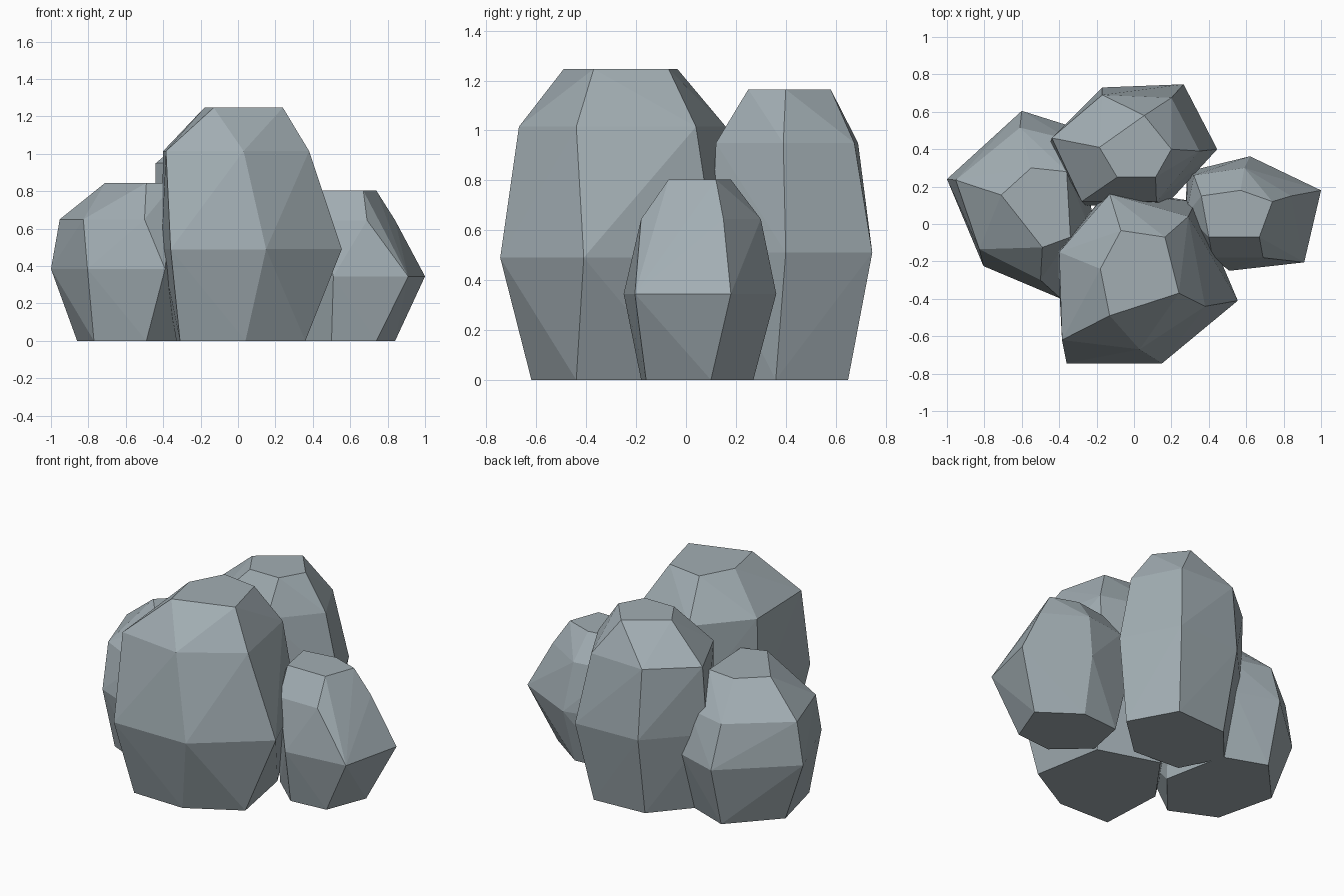
import bpy, bmesh, math

stone = bpy.data.materials.new("blue_grey_stone")
stone.diffuse_color = (0.36, 0.42, 0.45, 1)


def boulder(name, *rings):
    """Faceted rock: hull around stacked rings, each (height, outline)."""
    bm = bmesh.new()
    for z, outline in rings:
        for x, y in outline:
            bm.verts.new((x, y, z))
    hull = bmesh.ops.convex_hull(bm, input=bm.verts[:])
    loose = {v for v in hull["geom_interior"] + hull["geom_unused"]
             if isinstance(v, bmesh.types.BMVert)}
    bmesh.ops.delete(bm, geom=list(loose), context='VERTS')
    # Merge the flat base and crown into single faces
    bmesh.ops.dissolve_limit(bm, angle_limit=math.radians(1),
                             verts=bm.verts[:], edges=bm.edges[:])
    bmesh.ops.recalc_face_normals(bm, faces=bm.faces[:])
    mesh = bpy.data.meshes.new(name)
    bm.to_mesh(mesh)
    bm.free()
    mesh.materials.append(stone)
    ob = bpy.data.objects.new(name, mesh)
    bpy.context.collection.objects.link(ob)
    return ob


# Tallest rock at the front
boulder("front_rock",
        (0, [(-.31, -.61), (.04, -.62), (.36, -.44), (.28, 0), (-.1, .12), (-.33, -.2)]),
        (.49, [(-.36, -.745), (.15, -.745), (.555, -.41), (.33, .12), (-.13, .19), (-.41, -.15)]),
        (1.015, [(-.385, -.62), (.03, -.67), (.38, -.44), (.29, .04), (-.13, .16), (-.4, -.15)]),
        (1.247, [(-.13, -.49), (.24, -.37), (.165, -.07), (-.07, -.035), (-.18, -.24)]))

# Second tallest rock at the back
boulder("back_rock",
        (0, [(-.15, .63), (.2, .65), (.36, .36), (.1, .12), (-.22, .14), (-.35, .4)]),
        (.51, [(-.17, .73), (.265, .747), (.445, .4), (.17, .1), (-.26, .1), (-.45, .43)]),
        (.95, [(-.17, .69), (.2, .675), (.35, .39), (.12, .12), (-.28, .12), (-.44, .46)]),
        (1.165, [(.115, .25), (.2, .4), (.055, .58), (-.185, .41), (-.09, .25)]))

# Low rock on the left
boulder("left_rock",
        (0, [(-.6, .5), (-.86, .22), (-.77, -.15), (-.49, -.28), (-.25, 0), (-.33, .4)]),
        (.385, [(-.6, .605), (-1, .24), (-.805, -.225), (-.39, -.4), (-.22, .05), (-.33, .52)]),
        (.65, [(-.61, .515), (-.953, .235), (-.827, -.135), (-.5, -.3), (-.26, .03), (-.34, .45)]),
        (.845, [(-.55, .3), (-.71, .155), (-.49, -.125), (-.34, -.07), (-.36, .28)]))

# Low rock on the right
boulder("right_rock",
        (0, [(.6, .27), (.84, .1), (.74, -.16), (.5, -.18), (.3, 0), (.35, .25)]),
        (.345, [(.62, .362), (1, .18), (.91, -.205), (.51, -.25), (.27, 0), (.285, .28)]),
        (.645, [(.59, .3), (.84, .15), (.69, -.18), (.42, -.18), (.28, .05), (.32, .26)]),
        (.803, [(.74, .12), (.67, -.07), (.4, -.07), (.36, .15), (.57, .18)]))
